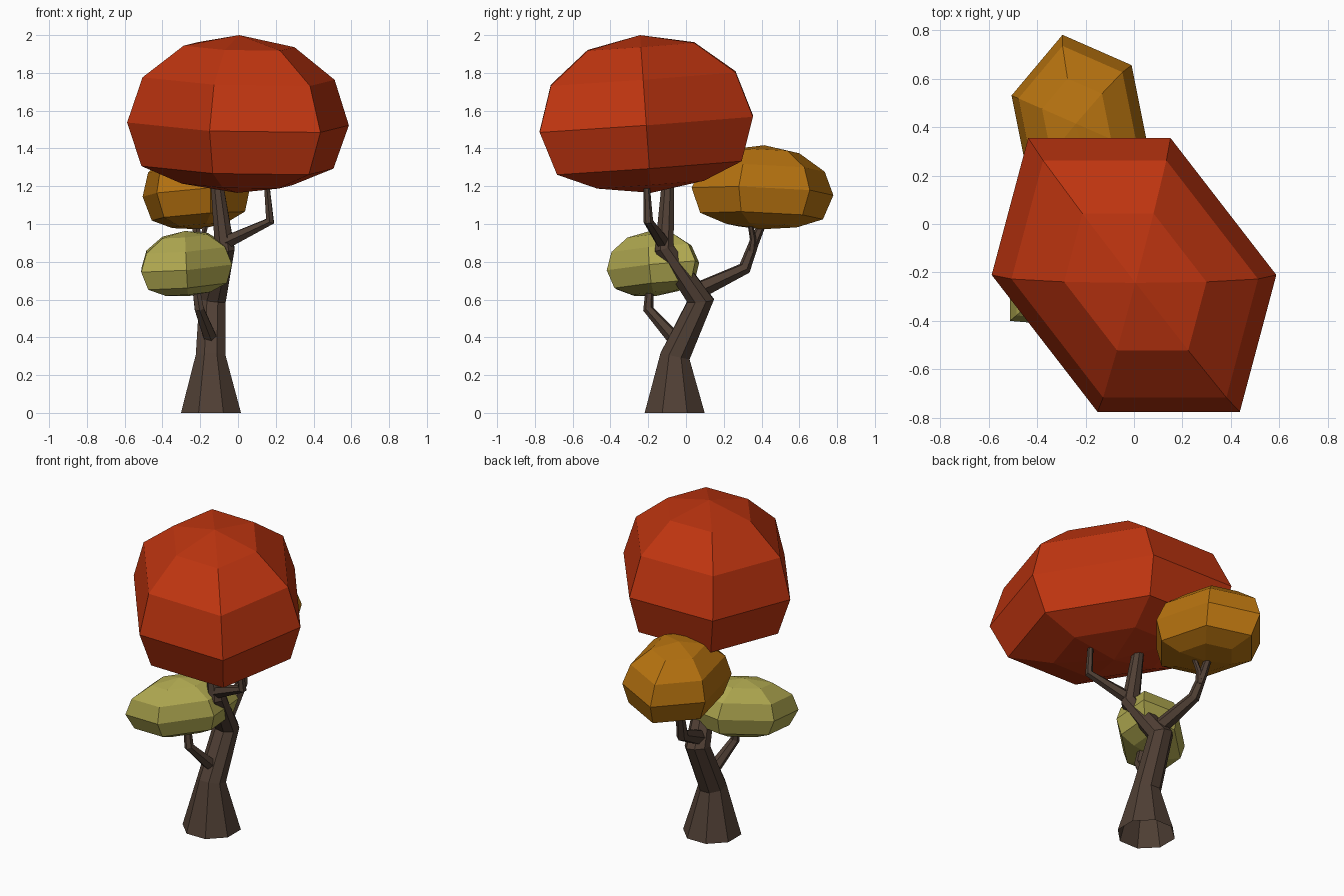
import bpy, bmesh
from math import sin, cos, pi
from mathutils import Vector

if "Cube" in bpy.data.objects:
    bpy.data.objects.remove(bpy.data.objects["Cube"])


def material(name, rgb):
    m = bpy.data.materials.new(name)
    m.diffuse_color = (*rgb, 1)
    m.use_nodes = True
    m.node_tree.nodes["Principled BSDF"].inputs["Base Color"].default_value = m.diffuse_color
    return m


def finish(name, bm, mat):
    bmesh.ops.recalc_face_normals(bm, faces=bm.faces)
    me = bpy.data.meshes.new(name)
    bm.to_mesh(me)
    bm.free()
    me.materials.append(mat)
    ob = bpy.data.objects.new(name, me)
    bpy.context.collection.objects.link(ob)
    return ob


def bridge(bm, a, b):
    n = len(a)
    for i in range(n):
        j = (i + 1) % n
        bm.faces.new((a[i], a[j], b[j], b[i]))


def canopy(name, centre, a, b, heights, tilt, mat):
    """Six-sided, stretched and tilted ball; a and b are its plan axes."""
    c, a, b = Vector(centre), Vector((*a, 0)), Vector((*b, 0))
    tx, ty = tilt

    def point(p, h):
        return c + Vector((p.x - tx * h, p.y - ty * h, h + tx * p.x + ty * p.y))

    bm = bmesh.new()
    rings = []
    for k in range(1, 6):
        r = sin(pi * k / 6)
        rings.append([bm.verts.new(point((a * cos(i * pi / 3) + b * sin(i * pi / 3)) * r,
                                         heights[k])) for i in range(6)])
    for r0, r1 in zip(rings, rings[1:]):
        bridge(bm, r0, r1)
    for ring, h in ((rings[0], heights[0]), (rings[-1], heights[-1])):
        pole = bm.verts.new(point(Vector(), h))
        for i in range(6):
            bm.faces.new((ring[i], ring[(i + 1) % 6], pole))
    return finish(name, bm, mat)


def limb(name, path, sides, mat, cap_start=True):
    """Tapered faceted tube through (x, y, z, radius) points."""
    pts = [Vector(p[:3]) for p in path]
    bm = bmesh.new()
    rings = []
    for k, p in enumerate(pts):
        before = (p - pts[k - 1]).normalized() if k else Vector()
        after = (pts[k + 1] - p).normalized() if k < len(pts) - 1 else Vector()
        t = (before + after).normalized()
        if k == 0 and not cap_start:
            t = Vector((0, 0, 1))
        u = Vector((0, 1, 0)).cross(t)
        if u.length < 0.3:
            u = Vector((1, 0, 0))
        u = (u - t * u.dot(t)).normalized()
        v = t.cross(u)
        rings.append([bm.verts.new(p + path[k][3] * (u * cos(w) + v * sin(w)))
                      for w in ((i + 0.5) * 2 * pi / sides for i in range(sides))])
    for r0, r1 in zip(rings, rings[1:]):
        bridge(bm, r0, r1)
    bm.faces.new(rings[-1])
    if cap_start:
        bm.faces.new(rings[0])
    return finish(name, bm, mat)


bark = material("bark", (0.08, 0.05, 0.035))
red = material("red_leaves", (0.52, 0.035, 0.005))
orange = material("orange_leaves", (0.47, 0.17, 0.005))
green = material("green_leaves", (0.43, 0.39, 0.08))

# Leaf masses
canopy("large_red_canopy", (0, -0.21, 1.53), (0.587, 0), (-0.165, 0.652),
       (0.47, 0.41, 0.24, 0, -0.23, -0.32, -0.365), (-0.013, 0.07), red)
canopy("orange_canopy", (-0.22, 0.405, 1.172), (0.285, -0.125), (0.078, 0.361),
       (0.245, 0.212, 0.122, 0, -0.13, -0.18, -0.2), (0.08, -0.037), orange)
canopy("small_green_canopy", (-0.272, -0.175, 0.775), (0.24, -0.02), (0.139, 0.271),
       (0.188, 0.163, 0.094, 0, -0.097, -0.14, -0.157), (0.05, 0.08), green)

# Trunk, open underneath
limb("trunk", [(-0.143, -0.06, 0, 0.172), (-0.145, -0.058, 0.3, 0.085),
               (-0.135, 0.077, 0.595, 0.076), (-0.07, -0.115, 0.87, 0.056),
               (-0.115, -0.095, 1.24, 0.034)], 8, bark, cap_start=False)

# Branches
limb("green_branch", [(-0.14, -0.05, 0.38, 0.04), (-0.205, -0.2, 0.55, 0.028),
                      (-0.225, -0.19, 0.68, 0.021)], 6, bark)
limb("orange_branch", [(-0.13, 0.05, 0.64, 0.05), (-0.19, 0.31, 0.765, 0.035),
                       (-0.215, 0.36, 0.9, 0.026), (-0.225, 0.42, 1.04, 0.019)], 6, bark)
limb("orange_branch_fork", [(-0.2, 0.345, 0.84, 0.022), (-0.19, 0.355, 0.92, 0.017),
                            (-0.16, 0.335, 1.03, 0.013)], 6, bark)
limb("red_branch", [(-0.07, -0.12, 0.9, 0.04), (0.17, -0.2, 1.015, 0.026),
                    (0.15, -0.21, 1.23, 0.016)], 6, bark)
